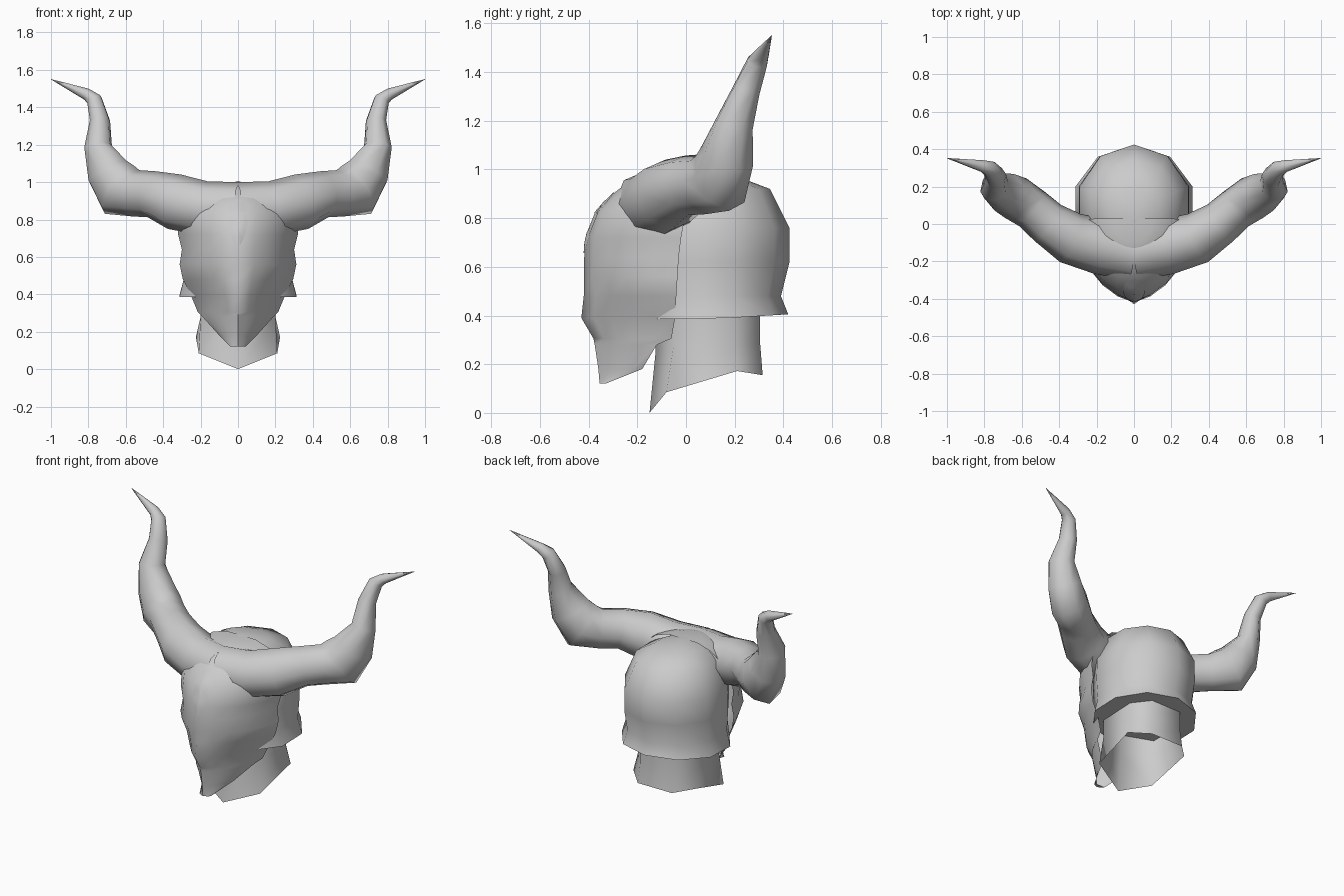
import bpy, bmesh, math
from mathutils import Vector

if "Cube" in bpy.data.objects:
    bpy.data.objects.remove(bpy.data.objects["Cube"])

grey = bpy.data.materials.new("plain_grey")
grey.diffuse_color = (0.6, 0.6, 0.6, 1)
grey.use_nodes = True
grey.node_tree.nodes["Principled BSDF"].inputs["Base Color"].default_value = grey.diffuse_color


def finish(name, bm, angle=75):
    bmesh.ops.remove_doubles(bm, verts=bm.verts, dist=0.0005)
    bmesh.ops.recalc_face_normals(bm, faces=bm.faces)
    me = bpy.data.meshes.new(name)
    bm.to_mesh(me)
    bm.free()
    me.materials.append(grey)
    ob = bpy.data.objects.new(name, me)
    bpy.context.collection.objects.link(ob)
    bpy.ops.object.select_all(action='DESELECT')
    ob.select_set(True)
    bpy.context.view_layer.objects.active = ob
    bpy.ops.object.shade_smooth_by_angle(angle=math.radians(angle))
    return ob


def loft(bm, rings, closed=True):
    rows = [[bm.verts.new(p) for p in r] for r in rings]
    n = len(rows[0])
    for a, b in zip(rows, rows[1:]):
        for i in range(n if closed else n - 1):
            j = (i + 1) % n
            bm.faces.new((a[i], a[j], b[j], b[i]))
    return rows


# Helmet dome: height, half width, back y, front y
dome = [(0.385, 0.33, 0.42, -0.22), (0.48, 0.305, 0.39, -0.22),
        (0.62, 0.31, 0.425, -0.24), (0.76, 0.305, 0.425, -0.24),
        (0.92, 0.24, 0.345, -0.2), (0.975, 0.14, 0.2, -0.12)]
rings = []
for k, (z, w, yb, yf) in enumerate(dome):
    ring = []
    for i in range(10):
        a = math.tau * i / 10
        c = math.cos(a)
        y = 0.1 + c * ((yb - 0.1) if c > 0 else (0.1 - yf))
        ring.append((w * math.sin(a), y, z + (0.02 * max(c, 0) if k == 0 else 0)))
    rings.append(ring)
bm = bmesh.new()
rows = loft(bm, rings)
top = bm.verts.new((0, 0.03, 1.005))
for i in range(10):
    bm.faces.new((rows[-1][i], rows[-1][(i + 1) % 10], top))
bm.faces.new(rows[0])  # underside around the neck
finish("helmet_dome", bm, 50)

# Face mask: height, half width, front y, back y, roundness
mask = [(0.12, 0.04, -0.355, -0.33, 0.5), (0.18, 0.10, -0.36, -0.18, 0.3),
        (0.28, 0.19, -0.375, -0.12, 0.4), (0.305, 0.215, -0.38, -0.06, 0.4),
        (0.39, 0.25, -0.43, -0.045, 0.45), (0.48, 0.295, -0.42, -0.04, 0.5),
        (0.56, 0.312, -0.42, -0.035, 0.75), (0.64, 0.30, -0.418, -0.03, 0.7),
        (0.72, 0.32, -0.412, -0.02, 0.75), (0.83, 0.32, -0.37, 0.0, 0.85),
        (0.90, 0.28, -0.30, 0.02, 0.9), (0.97, 0.2, -0.21, 0.03, 1.0),
        (1.0, 0.1, -0.1, 0.03, 1.0)]
rings = []
for z, w, yf, yb, r in mask:
    ring = []
    for i in range(-5, 6):
        t = abs(i) / 5
        a = t * math.pi / 2
        x = w * (t * (1 - r) + math.sin(a) * r)
        y = yf + (yb - yf) * (t * (1 - r) + (1 - math.cos(a)) * r)
        ring.append((math.copysign(x, i), y, z))
    rings.append(ring)
bm = bmesh.new()
rows = loft(bm, rings, False)
bm.faces.new(rows[0])
bm.faces.new(rows[-1])
face_mask = finish("face_mask", bm)

# Teardrop plate on the forehead, laid onto the mask
bm = bmesh.new()
rings = []
for s in (1, 0.66, 0.33):
    ring = []
    for i in range(16):
        a = math.tau * i / 16
        x = 0.078 * math.sin(a) * (0.7 + 0.3 * math.cos(a))
        ring.append((s * x, -0.6, 0.78 + s * 0.125 * math.cos(a)))
    rings.append(ring)
rows = loft(bm, rings)
bm.faces.new(rows[-1])
plate = finish("forehead_plate", bm)
wrap = plate.modifiers.new("lay_on", 'SHRINKWRAP')
wrap.target = face_mask
wrap.wrap_method = 'PROJECT'
wrap.use_project_y = True
wrap.use_positive_direction = True
wrap.wrap_mode = 'ABOVE_SURFACE'
wrap.offset = 0.004

# Horns: centre, half depth, half height; frame carried along the path
path = [(0.0, -0.15, 0.85, 0.15, 0.15), (0.18, -0.12, 0.86, 0.15, 0.145),
        (0.34, -0.075, 0.895, 0.14, 0.15), (0.46, 0.005, 0.935, 0.12, 0.125),
        (0.545, 0.08, 0.94, 0.115, 0.125), (0.635, 0.14, 0.96, 0.12, 0.155),
        (0.695, 0.17, 1.055, 0.11, 0.125), (0.748, 0.2, 1.19, 0.085, 0.072),
        (0.738, 0.25, 1.33, 0.06, 0.053), (0.768, 0.293, 1.44, 0.045, 0.043),
        (0.81, 0.31, 1.47, 0.032, 0.032), (1.0, 0.352, 1.55, 0.001, 0.001)]
pts = [Vector(p[:3]) for p in path]
for side, name in ((1, "right_horn"), (-1, "left_horn")):
    rings = []
    up = Vector((0, 0, 1))
    last = None
    for k, p in enumerate(path):
        tan = (pts[min(k + 1, len(pts) - 1)] - pts[max(k - 1, 0)]).normalized()
        if last is not None:
            up = last.rotation_difference(tan) @ up
        up = (up - tan * up.dot(tan)).normalized()
        last = tan
        lat = tan.cross(up)
        ring = []
        for i in range(8):
            a = math.tau * i / 8
            v = pts[k] + lat * p[3] * math.sin(a) + up * p[4] * math.cos(a)
            ring.append((side * v.x, v.y, v.z))
        rings.append(ring)
    bm = bmesh.new()
    loft(bm, rings)
    finish(name, bm)

# Hollow neck: half outline of (x, y, z), lower edge pointed at the front
low = [(0, -0.15, 0.0), (0.21, -0.08, 0.085), (0.225, 0.21, 0.172), (0.12, 0.315, 0.155)]
mid = [(0, -0.125, 0.25), (0.2, -0.05, 0.28), (0.2, 0.2, 0.28), (0.11, 0.305, 0.28)]
high = [(x, y, 0.44) for x, y, z in mid]
bm = bmesh.new()
loft(bm, [h + [(-x, y, z) for x, y, z in reversed(h[1:])] for h in (low, mid, high)])
finish("neck", bm)
